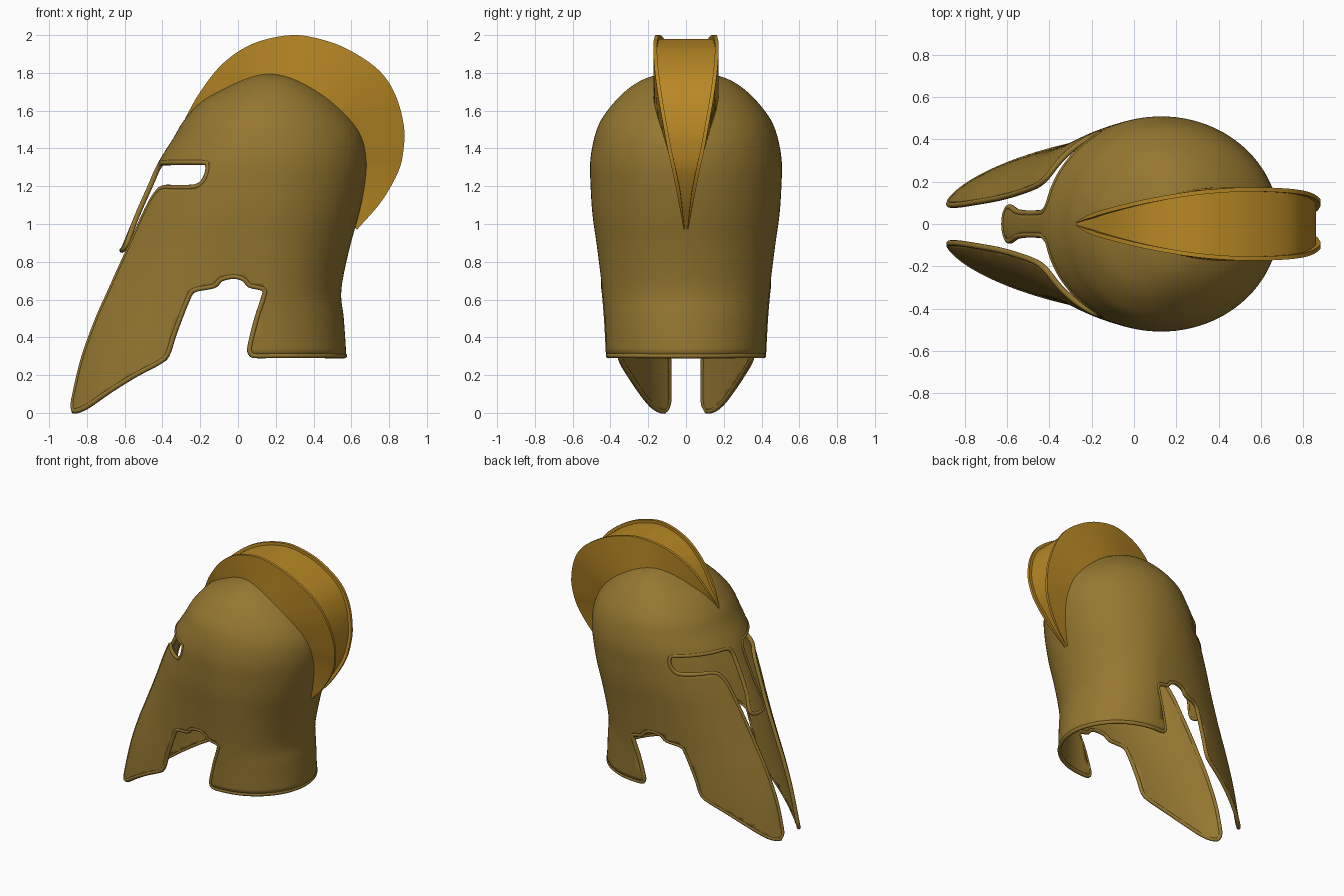
import bpy, bmesh
from mathutils import Vector

if "Cube" in bpy.data.objects:
    bpy.data.objects.remove(bpy.data.objects["Cube"])


def material(name, rgb):
    m = bpy.data.materials.new(name)
    m.diffuse_color = (*rgb, 1)
    m.use_nodes = True
    m.node_tree.nodes["Principled BSDF"].inputs["Base Color"].default_value = m.diffuse_color
    return m


BRONZE = material("bronze", (0.30, 0.185, 0.03))
GOLD = material("gold", (0.48, 0.245, 0.018))
CUT = material("cut_face", (1, 0, 0))


def spline(pts, n=6):
    """Catmull-Rom curve through points of any dimension."""
    p = [Vector(q) for q in pts]
    p = [2 * p[0] - p[1]] + p + [2 * p[-1] - p[-2]]
    out = []
    for a, b, c, d in zip(p, p[1:], p[2:], p[3:]):
        for i in range(n):
            t = i / n
            out.append(0.5 * (2 * b + (c - a) * t + (2 * a - 5 * b + 4 * c - d) * t * t
                              + (3 * b - a - 3 * c + d) * t ** 3))
    return out + [p[-2]]


def loft(name, rings, mats, index=0):
    """Closed solid through rings of equal point count, capped at both ends."""
    bm = bmesh.new()
    vs = [[bm.verts.new(p) for p in r] for r in rings]
    n = len(rings[0])
    for a, b in zip(vs, vs[1:]):
        for i in range(n):
            j = (i + 1) % n
            bm.faces.new((a[i], a[j], b[j], b[i]))
    bm.faces.new(vs[0])
    bm.faces.new(vs[-1])
    bmesh.ops.remove_doubles(bm, verts=bm.verts, dist=1e-5)
    bmesh.ops.recalc_face_normals(bm, faces=bm.faces)
    for f in bm.faces:
        f.material_index = index
    me = bpy.data.meshes.new(name)
    bm.to_mesh(me)
    bm.free()
    for m in mats:
        me.materials.append(m)
    ob = bpy.data.objects.new(name, me)
    bpy.context.collection.objects.link(ob)
    return ob


def subtract(ob, cutters):
    """Apply boolean differences."""
    for c in cutters:
        m = ob.modifiers.new("cut", "BOOLEAN")
        m.operation, m.solver, m.object = "DIFFERENCE", "EXACT", c
        m.material_mode = "TRANSFER"
    bpy.context.view_layer.update()
    me = bpy.data.meshes.new_from_object(ob.evaluated_get(bpy.context.evaluated_depsgraph_get()))
    ob.modifiers.clear()
    ob.data = me


def smooth(ob, angle=0.6):
    bpy.ops.object.select_all(action="DESELECT")
    ob.select_set(True)
    bpy.context.view_layer.objects.active = ob
    bpy.ops.object.shade_smooth_by_angle(angle=angle)


# Helmet volume: z, front x, back x, half width, x of widest point
import math
rows = spline([
    (-.06, -.935, .57, .40, .13), (.1, -.90, .575, .41, .13), (.3, -.85, .573, .42, .13),
    (.5, -.78, .56, .43, .13), (.65, -.715, .547, .443, .13), (.87, -.62, .59, .47, .13),
    (1.05, -.545, .64, .495, .13), (1.2, -.478, .672, .505, .13), (1.33, -.42, .686, .507, .13),
    (1.45, -.345, .672, .487, .13), (1.55, -.285, .62, .45, .13), (1.65, -.19, .53, .375, .15),
    (1.72, -.07, .435, .30, .165), (1.77, .03, .34, .215, .175), (1.8, .115, .25, .105, .18),
    (1.81, .18, .18, 0, .18)], 5)
N = 112
rings = []
for z, xf, xb, w, xw in rows:
    ring = []
    for i in range(N):
        a = 2 * math.pi * i / N
        c = math.cos(a)
        ring.append((xw + c * ((xb - xw) if c > 0 else (xw - xf)), w * math.sin(a), z))
    rings.append(ring)
rings[-1] = [(.18, 0, 1.81)] * N


def close_top(name):
    """Rings up to the last one, then a single apex vertex."""
    ob = loft(name, rings[:-1], [BRONZE, CUT])
    bm = bmesh.new()
    bm.from_mesh(ob.data)
    cap = max((f for f in bm.faces if len(f.verts) == N), key=lambda f: f.calc_center_median().z)
    bmesh.ops.poke(bm, faces=[cap])
    top = max(bm.verts, key=lambda v: (len(v.link_edges), v.co.z))
    top.co = (.18, 0, 1.81)
    bm.to_mesh(ob.data)
    bm.free()
    return ob


helmet = close_top("helmet_shell")
volume = close_top("dome_cutter")

# Face opening: eye slots, nose guard outline and gap between the cheeks (y, z)
half = spline([(0, .865), (.05, .868), (.078, .885), (.08, .92), (.06, 1.0), (.052, 1.1),
               (.052, 1.22), (.058, 1.29), (.085, 1.325)], 4)
half += spline([(.12, 1.328), (.40, 1.328), (.428, 1.318), (.436, 1.28), (.428, 1.225), (.405, 1.198),
                (.33, 1.195), (.25, 1.195), (.205, 1.165), (.175, 1.08), (.14, .85), (.115, .6),
                (.097, .3), (.095, .1), (.10, .04), (.12, -.02), (.12, -.3)], 4)
outline = [(p[0], p[1]) for p in half] + [(-p[0], p[1]) for p in reversed(half[1:])]
face_cut = loft("face_cutter", [[(x, y, z) for y, z in outline] for x in (-1.3, 0)], [BRONZE, CUT], 1)

# Lower edge: cheek guard bottoms, side arch and neck guard (x, z)
edge = spline([(-1.0, .03), (-.9, .014), (-.86, .012), (-.8, .038), (-.68, .12), (-.55, .2),
               (-.41, .275), (-.372, .32), (-.34, .42), (-.27, .6), (-.235, .65), (-.13, .672),
               (-.09, .708), (-.02, .722), (.035, .705), (.06, .675), (.13, .658), (.142, .63),
               (.10, .5), (.063, .35), (.066, .315), (.09, .303), (.2, .303), (.5, .303), (.9, .303)], 4)
under = [(p[0], p[1]) for p in edge] + [(.9, -.3), (-1.0, -.3)]
under_cut = loft("lower_cutter", [[(x, y, z) for x, z in under] for y in (-.8, .8)], [BRONZE, CUT], 1)

subtract(helmet, [face_cut, under_cut])

# Keep only the outer skin, then trace its border
bm = bmesh.new()
bm.from_mesh(helmet.data)
bad = [f for f in bm.faces if helmet.data.materials[f.material_index] == CUT]
bmesh.ops.delete(bm, geom=bad, context="FACES")
bmesh.ops.remove_doubles(bm, verts=bm.verts, dist=.001)
bm.normal_update()
left = {e for e in bm.edges if e.is_boundary}
loops = []
while left:
    e = left.pop()
    v, pts = e.verts[1], []
    while True:
        pts.append(v.co - v.normal * .009)
        e = next((k for k in v.link_edges if k in left), None)
        if e is None:
            break
        left.remove(e)
        v = e.other_vert(v)
    loops.append(pts)
for f in bm.faces:
    f.material_index = 0
bm.to_mesh(helmet.data)
bm.free()
helmet.data.materials.clear()
helmet.data.materials.append(BRONZE)
smooth(helmet)
sol = helmet.modifiers.new("thickness", "SOLIDIFY")
sol.thickness, sol.offset = .02, -1

# Rounded bead along every border
cu = bpy.data.curves.new("rim_bead", "CURVE")
cu.dimensions, cu.bevel_depth, cu.bevel_resolution = "3D", .014, 3
for pts in loops:
    keep = []
    for p in pts:
        if not keep or (p - keep[-1]).length > .012:
            keep.append(p)
    if len(keep) < 8:
        continue
    s = cu.splines.new("POLY")
    s.points.add(len(keep) - 1)
    for q, p in zip(s.points, keep):
        q.co = (*p, 1)
    s.use_cyclic_u = True
cu.materials.append(BRONZE)
bpy.context.collection.objects.link(bpy.data.objects.new("rim_bead", cu))

# Crest: x, z, half width along the outer edge; a recessed band between two rims
path = spline([(-.28, 1.56, .006), (-.2, 1.7, .05), (-.08, 1.85, .085), (.08, 1.955, .122),
               (.28, 2.0, .155), (.45, 1.975, .17), (.6, 1.915, .173), (.75, 1.81, .165),
               (.835, 1.68, .148), (.878, 1.52, .12), (.877, 1.4, .098), (.85, 1.28, .072),
               (.76, 1.12, .04), (.63, .97, .012)], 5)
sections = []
for x, z, h in path:
    P, C = Vector((x, 0, z)), Vector((.2, 0, 1.38))
    d = (P - C).normalized()
    Q, R = C + (P - C) * .35, P - d * min(.022, h * .5)
    t = h - min(.02, h * .4)
    sections.append([p + Vector((0, y, 0)) for p, y in
                     ((Q, -h), (P, -h), (P, -t), (R, -t), (R, t), (P, t), (P, h), (Q, h))])
crest = loft("crest", sections, [GOLD])
subtract(crest, [volume])
crest.data.materials.clear()
crest.data.materials.append(GOLD)
for p in crest.data.polygons:
    p.material_index = 0
smooth(crest)

for c in (volume, face_cut, under_cut):
    bpy.data.objects.remove(c)
